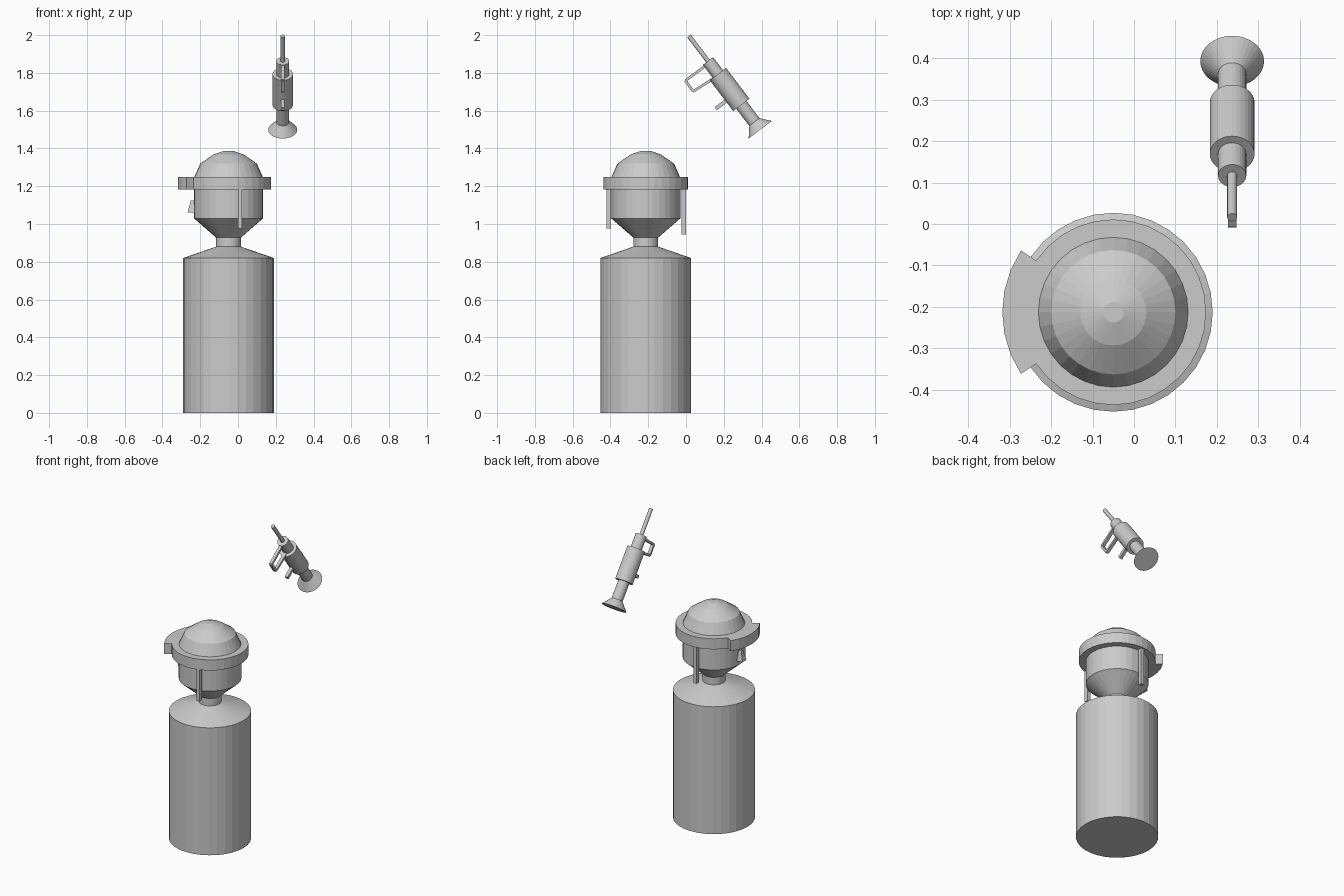
import bpy, bmesh, math
from mathutils import Vector, Matrix

if "Cube" in bpy.data.objects:
    bpy.data.objects.remove(bpy.data.objects["Cube"])

CX, CY = -0.05, -0.213          # figure axis
GX = 0.237                      # launcher plane
MOUTH = Vector((GX, 0.393, 1.499))
AXIS = Vector((0, -0.605, 0.796)).normalized()

grey = bpy.data.materials.new("plain_grey")
grey.diffuse_color = (0.6, 0.6, 0.6, 1)
grey.use_nodes = True
grey.node_tree.nodes["Principled BSDF"].inputs["Base Color"].default_value = grey.diffuse_color


def finish(name, bm):
    bmesh.ops.recalc_face_normals(bm, faces=bm.faces[:])
    me = bpy.data.meshes.new(name)
    bm.to_mesh(me)
    bm.free()
    me.materials.append(grey)
    ob = bpy.data.objects.new(name, me)
    bpy.context.collection.objects.link(ob)
    return ob


def lathe(name, profile, matrix, sides=32):
    """Closed solid from (radius, height) points turned about local z."""
    bm = bmesh.new()
    rings = []
    for r, h in profile:
        rings.append([bm.verts.new(matrix @ Vector((
            r * math.cos(2 * math.pi * i / sides),
            r * math.sin(2 * math.pi * i / sides), h))) for i in range(sides)])
    for a, b in zip(rings, rings[1:]):
        for i in range(sides):
            j = (i + 1) % sides
            bm.faces.new((a[i], a[j], b[j], b[i]))
    bm.faces.new(rings[0][::-1])
    bm.faces.new(rings[-1])
    return finish(name, bm)


def bar(name, a, b, width, thick):
    """Box from a to b in a yz plane; width runs along x."""
    a, b = Vector(a), Vector(b)
    d = (b - a).normalized()
    side = Vector((1, 0, 0))
    rot = Matrix((side, d.cross(side), d)).transposed().to_4x4()
    bm = bmesh.new()
    bmesh.ops.create_cube(bm, size=1, matrix=Matrix.Translation((a + b) / 2) @ rot
                          @ Matrix.Diagonal((width, thick, (b - a).length, 1)))
    return finish(name, bm)


def prism(name, bottom, top):
    """Solid between two matching outlines."""
    bm = bmesh.new()
    lo = [bm.verts.new(p) for p in bottom]
    hi = [bm.verts.new(p) for p in top]
    n = len(lo)
    for i in range(n):
        j = (i + 1) % n
        bm.faces.new((lo[i], lo[j], hi[j], hi[i]))
    bm.faces.new(lo[::-1])
    bm.faces.new(hi)
    return finish(name, bm)


# Figure: body, neck, head, helmet rim and dome
stand = Matrix.Translation((CX, CY, 0))
lathe("body", [(0.24, 0), (0.24, 0.82), (0.066, 0.88)], stand)
lathe("neck", [(0.066, 0.87), (0.066, 0.94)], stand)
lathe("head", [(0.066, 0.928), (0.183, 1.03), (0.183, 1.19)], stand)
lathe("helmet_rim", [(0.224, 1.182), (0.224, 1.25)], stand)
lathe("helmet_dome", [(0.183, 1.245), (0.15, 1.32), (0.08, 1.368), (0.025, 1.387)], stand)

# Helmet peak: ring sector on the -x side
outline = []
for radius, steps in ((0.268, range(-3, 4)), (0.215, range(3, -4, -1))):
    for k in steps:
        t = math.pi + k * math.radians(11.25)
        outline.append((CX + radius * math.cos(t), CY + radius * math.sin(t)))
prism("helmet_peak", [(x, y, 1.182) for x, y in outline], [(x, y, 1.25) for x, y in outline])

# Nose wedge under the peak
prism("nose",
      [(-0.267, CY - 0.02, 1.06), (-0.22, CY - 0.025, 1.06), (-0.22, CY + 0.025, 1.06), (-0.267, CY + 0.02, 1.06)],
      [(-0.25, CY - 0.008, 1.125), (-0.22, CY - 0.01, 1.125), (-0.22, CY + 0.01, 1.125), (-0.25, CY + 0.008, 1.125)])

# Hanging chin straps
bar("front_strap", (0.01, -0.41, 0.977), (0.01, -0.41, 1.19), 0.022, 0.024)
bar("back_strap", (-0.065, -0.012, 0.944), (-0.065, -0.012, 1.19), 0.022, 0.024)

# Launcher: stepped tubes along a tilted axis
aim = Matrix.Translation(MOUTH) @ AXIS.to_track_quat('Z', 'Y').to_matrix().to_4x4()
lathe("launcher_bell", [(0.077, 0), (0.034, 0.051)], aim)
lathe("launcher_rear_tube", [(0.034, 0.051), (0.034, 0.17)], aim)
lathe("launcher_main_tube", [(0.054, 0.165), (0.054, 0.37)], aim)
lathe("launcher_front_tube", [(0.034, 0.365), (0.034, 0.457)], aim)
lathe("launcher_rod", [(0.012, 0.45), (0.012, 0.623)], aim, 16)

# Launcher handle loop and fore grip
A, B, C, D = [(GX, y, z) for y, z in
              ((0.11, 1.842), (-0.003, 1.759), (0.038, 1.702), (0.145, 1.77))]
bar("handle_top", A, B, 0.02, 0.014)
bar("handle_grip", B, C, 0.02, 0.014)
bar("handle_bottom", C, D, 0.02, 0.014)
bar("fore_grip", (GX, 0.157, 1.61), (GX, 0.24, 1.672), 0.02, 0.02)
